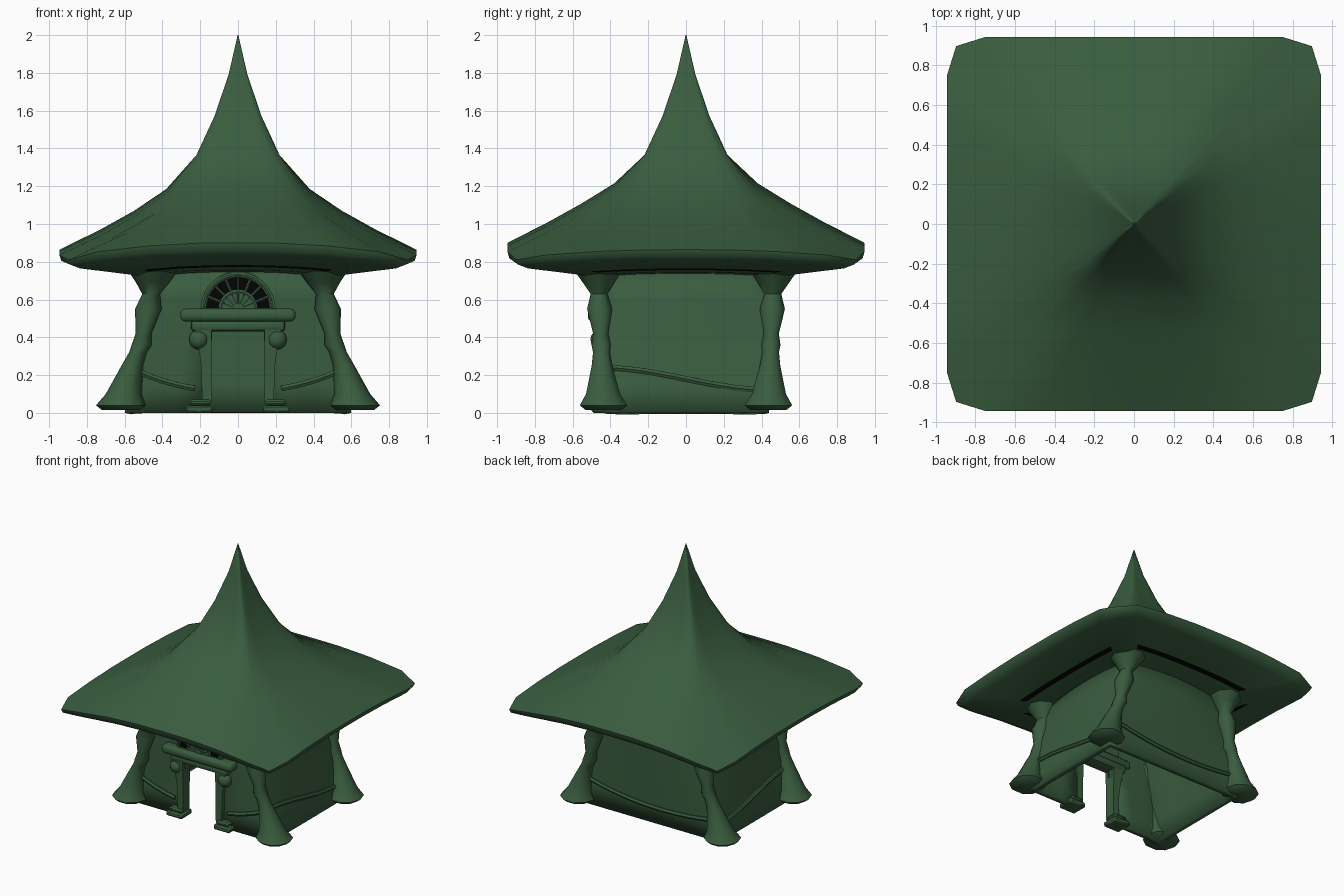
import bpy, bmesh, math
from mathutils import Vector, Matrix

cube = bpy.data.objects.get("Cube")
if cube:
    bpy.data.objects.remove(cube)


def material(name, rgb):
    m = bpy.data.materials.new(name)
    m.use_nodes = True
    m.diffuse_color = (*rgb, 1)
    m.node_tree.nodes["Principled BSDF"].inputs["Base Color"].default_value = (*rgb, 1)
    return m


GREEN = material("moss green", (0.041, 0.108, 0.049))
BLACK = material("dark opening", (0.001, 0.001, 0.001))


def finish(name, bm, mat=GREEN, angle=40):
    mesh = bpy.data.meshes.new(name)
    bm.to_mesh(mesh)
    bm.free()
    mesh.materials.append(mat)
    obj = bpy.data.objects.new(name, mesh)
    bpy.context.collection.objects.link(obj)
    bpy.ops.object.select_all(action='DESELECT')
    obj.select_set(True)
    bpy.context.view_layer.objects.active = obj
    bpy.ops.object.shade_smooth_by_angle(angle=math.radians(angle))
    return obj


def loft(name, rings, caps=(True, True), angle=40, skip=None):
    """Join closed rings of points, listed from bottom to top."""
    bm = bmesh.new()
    loops = [[bm.verts.new(p) for p in ring] for ring in rings]
    for a, b in zip(loops, loops[1:]):
        for i in range(len(a)):
            j = (i + 1) % len(a)
            quad = (a[i], a[j], b[j], b[i])
            if skip and skip(sum((v.co for v in quad), Vector()) / 4):
                continue
            bm.faces.new(quad)
    if caps[0]:
        bm.faces.new(loops[0][::-1])
    if caps[1]:
        bm.faces.new(loops[-1])
    return finish(name, bm, angle=angle)


def box(name, center, size, bevel, segments=1):
    bm = bmesh.new()
    bmesh.ops.create_cube(bm, size=1, matrix=Matrix.Translation(center) @ Matrix.Diagonal((*size, 1)))
    bmesh.ops.bevel(bm, geom=bm.edges[:], offset=bevel, segments=segments, profile=0.5, affect='EDGES')
    return finish(name, bm)


def tube(name, points, radius):
    data = bpy.data.curves.new(name, 'CURVE')
    data.dimensions = '3D'
    data.bevel_depth = radius
    data.bevel_resolution = 1
    data.use_fill_caps = True
    line = data.splines.new('POLY')
    line.points.add(len(points) - 1)
    for p, co in zip(line.points, points):
        p.co = (*co, 1)
    data.materials.append(GREEN)
    obj = bpy.data.objects.new(name, data)
    bpy.context.collection.objects.link(obj)
    bpy.ops.object.select_all(action='DESELECT')
    obj.select_set(True)
    bpy.context.view_layer.objects.active = obj
    bpy.ops.object.convert(target='MESH')
    bpy.ops.object.shade_smooth_by_angle(angle=math.radians(50))


def turn(k, u, v):
    """Side k: 0 front, 1 right, 2 back, 3 left; u runs along it, v outwards."""
    return [(u, -v), (v, u), (-u, v), (-v, -u)][k]


# Swept roof: squarish rings with arched eaves
def roof_ring(s, z, rise, corner=0.95):
    pts = []
    for k in range(4):
        arch = rise if k % 2 == 0 else rise * 0.6
        for u in (-0.79, -0.5, -0.22, 0, 0.22, 0.5, 0.79):
            edge = max(0, abs(u) - 0.1)
            x, y = turn(k, u * s, s)
            pts.append((x, y, z + arch * (1 - 1.1 * edge ** 2)))
        x, y = turn(k, corner * s, corner * s)
        pts.append((x, y, z))
    return pts


roof_profile = [(0.3, 0.72, 0.01), (0.55, 0.725, 0.03), (0.6, 0.732, 0.04), (0.64, 0.737, 0.045),
                (0.88, 0.765, 0.06), (0.935, 0.785, 0.07),
                (0.945, 0.81, 0.09), (0.73, 0.91, 0.1), (0.55, 1.01, 0.1), (0.38, 1.14, 0.075),
                (0.22, 1.365, 0), (0.125, 1.57, 0), (0.05, 1.79, 0), (0.002, 2.0, 0)]
roof = loft("roof", [roof_ring(*p) for p in roof_profile], angle=75)

# Dark gap around the underside of the roof
roof.data.materials.append(BLACK)
for face in roof.data.polygons:
    near, far = sorted((abs(face.center.x), abs(face.center.y)))
    if face.normal.z < 0 and 0.6 < far < 0.64 and near < 0.45:
        face.material_index = 1


# Leaning wall with a doorway, bulging a little towards the top
def wall_point(k, u, z, out=0.0):
    t = z / 0.75
    hx, hy = 0.6 - 0.16 * t, 0.44 - 0.01 * t
    along, away = (hx, hy) if k % 2 == 0 else (hy, hx)
    x, y = turn(k, u * along, away + 0.035 * t * (1 - u * u) + out)
    return Vector((x, y, z))


DOOR_TOP = 0.44
steps = (-1, -0.8, -0.55, -0.27, 0, 0.27, 0.55, 0.8)
wall = loft("wall", [[wall_point(k, u, z) for k in range(4) for u in steps]
                     for z in (0, 0.15, 0.3, DOOR_TOP, 0.6, 0.75)], caps=(False, False), angle=35,
            skip=lambda c: c.y < -0.3 and abs(c.x) < 0.16 and c.z < DOOR_TOP)
thick = wall.modifiers.new("thickness", 'SOLIDIFY')
thick.thickness = 0.04
thick.offset = -1


# Sagging trim band around the wall
def band_height(k, u):
    if k == 1:
        return 0.18 - 0.06 * math.sin(u * 1.5)
    if k == 3:
        return 0.18 + 0.06 * math.sin(u * 1.5)
    return 0.11 + 0.12 * u * u if k == 0 else 0.125 + 0.06 * (u - 0.2) ** 2


for k, name in enumerate(("front", "right", "back", "left")):
    spans = [(-1, -0.4), (0.4, 1)] if k == 0 else [(-1, 1)]
    for a, b in spans:
        us = [a + (b - a) * i / 14 for i in range(15)]
        tube(name + "_band", [wall_point(k, u, band_height(k, u), 0.002) for u in us], 0.017)

# Four carved, leaning corner columns: height, x centre, radius
column = [(0.015, 0.62, 0.10), (0.04, 0.62, 0.132), (0.1, 0.605, 0.095), (0.25, 0.56, 0.057),
          (0.32, 0.53, 0.047), (0.36, 0.51, 0.053), (0.42, 0.5, 0.042), (0.55, 0.475, 0.07),
          (0.63, 0.46, 0.047), (0.69, 0.452, 0.088), (0.75, 0.45, 0.13)]
for sx in (-1, 1):
    for sy in (-1, 1):
        rings = [[(sx * cx + r * math.cos(a), sy * (0.435 + 0.04 * z) + r * math.sin(a), z)
                  for a in (math.tau * i / 10 for i in range(10))] for z, cx, r in column]
        side = ("front" if sy < 0 else "back") + ("_left" if sx > 0 else "_right")
        loft(side + "_column", rings, angle=50)

# Door frame: stepped feet, flared posts, balls
FRAME_Y = -0.435
for s in (-1, 1):
    side = "left" if s > 0 else "right"
    box(side + "_post_foot", (s * 0.205, FRAME_Y, 0.02), (0.14, 0.13, 0.04), 0.01)
    box(side + "_post_step", (s * 0.2, FRAME_Y, 0.055), (0.11, 0.11, 0.03), 0.01)
    posts = []
    for z, outer, depth in ((0.06, 0.19, 0.04), (0.25, 0.195, 0.04), (0.36, 0.21, 0.045), (0.45, 0.23, 0.05)):
        xs = sorted((s * 0.14, s * outer))
        front, back = FRAME_Y - depth, FRAME_Y + depth
        posts.append([(xs[0], front, z), (xs[1], front, z), (xs[1], back, z), (xs[0], back, z)])
    loft(side + "_post", posts)
    bm = bmesh.new()
    bmesh.ops.create_uvsphere(bm, u_segments=14, v_segments=8, radius=0.053,
                              matrix=Matrix.Translation((s * 0.207, FRAME_Y - 0.018, 0.388)))
    finish(side + "_post_ball", bm, angle=60)

# Lintel: lower beam and rounded shelf
box("lintel_beam", (0, FRAME_Y, 0.462), (0.5, 0.11, 0.06), 0.02, 2)
box("lintel_shelf", (0, FRAME_Y - 0.02, 0.518), (0.61, 0.13, 0.068), 0.026, 3)

# Fan window above the lintel
FAN_Z = 0.55
FAN_Y = -0.472


def fan_arc(r, y):
    return [Vector((r * math.cos(math.pi * i / 20), y, FAN_Z + r * math.sin(math.pi * i / 20))) for i in range(21)]


def half_disc(name, radius, y, depth, mat):
    bm = bmesh.new()
    face = bm.faces.new([bm.verts.new(p) for p in fan_arc(radius, y)])
    made = bmesh.ops.extrude_face_region(bm, geom=[face])["geom"]
    bmesh.ops.translate(bm, vec=(0, depth, 0), verts=[v for v in made if isinstance(v, bmesh.types.BMVert)])
    bmesh.ops.recalc_face_normals(bm, faces=bm.faces)
    return finish(name, bm, mat)


half_disc("fan_surround", 0.198, FAN_Y, 0.07, GREEN)
half_disc("fan_opening", 0.17, FAN_Y - 0.004, 0.008, BLACK)
half_disc("fan_center", 0.09, FAN_Y - 0.008, 0.008, GREEN)
tube("fan_outer_arch", fan_arc(0.178, FAN_Y - 0.004), 0.01)
tube("fan_inner_arch", fan_arc(0.092, FAN_Y - 0.006), 0.012)
half_disc("fan_hub", 0.03, FAN_Y - 0.018, 0.018, GREEN)
for i in range(9):
    a = math.pi * i / 8
    ray = Vector((math.cos(a), 0, math.sin(a)))
    tube("fan_spoke", [Vector((0, FAN_Y - 0.007, FAN_Z)) + ray * r for r in (0.02, 0.175)], 0.006)
